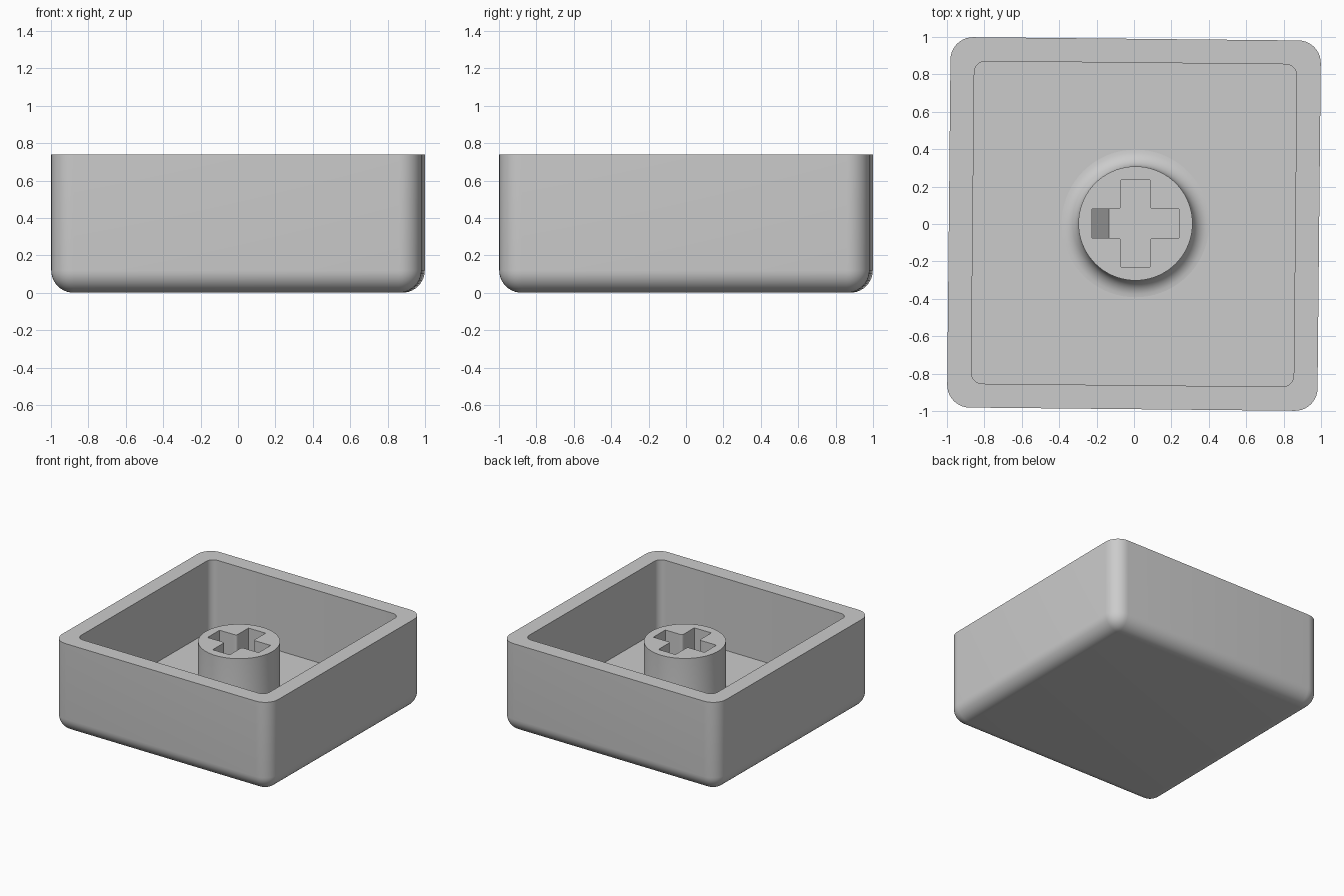
import bpy, bmesh, math
from mathutils import Matrix, Vector

if "Cube" in bpy.data.objects:
    bpy.data.objects.remove(bpy.data.objects["Cube"])

TURN = math.radians(-0.57)      # slight twist of the whole cap
HEIGHT, FLOOR, STEM_TOP = 0.74, 0.15, 0.62
STEM_X, STEM_Y = 0.008, 0.003

grey = bpy.data.materials.new("grey plastic")
grey.diffuse_color = (0.6, 0.6, 0.6, 1)
grey.use_nodes = True
grey.node_tree.nodes["Principled BSDF"].inputs["Base Color"].default_value = grey.diffuse_color


def make(name, bm):
    bmesh.ops.recalc_face_normals(bm, faces=bm.faces)
    mesh = bpy.data.meshes.new(name)
    bm.to_mesh(mesh)
    bm.free()
    mesh.materials.append(grey)
    obj = bpy.data.objects.new(name, mesh)
    bpy.context.collection.objects.link(obj)
    return obj


def rounded_box(name, half, z0, z1, radius, round_bottom, segments):
    """Box with rounded upright edges and, if asked, rounded bottom edges."""
    bm = bmesh.new()
    bmesh.ops.create_cube(bm, size=1)
    for v in bm.verts:
        v.co = Vector((v.co.x * 2 * half, v.co.y * 2 * half, z1 if v.co.z > 0 else z0))
    edges = []
    for e in bm.edges:
        a, b = (v.co.z for v in e.verts)
        if abs(a - b) > 0.01 or (round_bottom and max(a, b) < z0 + 0.01):
            edges.append(e)
    bmesh.ops.bevel(bm, geom=edges, offset=radius, segments=segments,
                    profile=0.5, affect='EDGES')
    bm.transform(Matrix.Rotation(TURN, 4, 'Z'))
    return make(name, bm)


def prism(name, points, direction):
    """Extrude a closed outline along a direction."""
    bm = bmesh.new()
    face = bm.faces.new([bm.verts.new(p) for p in points])
    top = bmesh.ops.extrude_face_region(bm, geom=[face])["geom"]
    bmesh.ops.translate(bm, vec=direction,
                        verts=[g for g in top if isinstance(g, bmesh.types.BMVert)])
    return bm


def activate(obj):
    bpy.ops.object.select_all(action='DESELECT')
    obj.select_set(True)
    bpy.context.view_layer.objects.active = obj


def cut(obj, cutter):
    cutter.hide_render = True
    mod = obj.modifiers.new("cut", 'BOOLEAN')
    mod.operation, mod.solver, mod.object = 'DIFFERENCE', 'EXACT', cutter
    activate(obj)
    bpy.ops.object.modifier_apply(modifier=mod.name)
    bpy.data.objects.remove(cutter)
    bpy.ops.object.shade_smooth_by_angle(angle=math.radians(30))


# Open shell with rounded outside and a square-edged cavity
shell = rounded_box("shell", 0.99, 0, HEIGHT, 0.12, True, 10)
cut(shell, rounded_box("cavity_cutter", 0.862, FLOOR, HEIGHT + 0.2, 0.06, False, 8))

# Round stem, flaring into the floor
R, FILLET = 0.305, 0.09
profile = [(0, FLOOR - 0.03), (R + FILLET, FLOOR - 0.03)]
for i in range(9):
    t = math.pi / 2 * i / 8
    profile.append((R + FILLET * (1 - math.sin(t)), FLOOR + FILLET * (1 - math.cos(t))))
profile += [(R, STEM_TOP), (0, STEM_TOP)]
bm = bmesh.new()
verts = [bm.verts.new((r, 0, z)) for r, z in profile]
edges = [bm.edges.new(pair) for pair in zip(verts, verts[1:])]
bmesh.ops.spin(bm, geom=verts + edges, axis=(0, 0, 1), cent=(0, 0, 0),
               angle=math.tau, steps=72)
bmesh.ops.remove_doubles(bm, verts=bm.verts, dist=1e-5)
bm.transform(Matrix.Translation((STEM_X, STEM_Y, 0)))
stem = make("stem", bm)

# Cross-shaped slot down to the floor, with softened inner corners
ARM, WIDE = 0.2325, 0.0775
outline = []
for q in range(4):
    turn = Matrix.Rotation(q * math.pi / 2, 3, 'Z')
    for p in ((ARM, -WIDE), (ARM, WIDE), (WIDE, WIDE)):
        outline.append(turn @ Vector((p[0], p[1], 0.05)))
bm = prism("slot", outline, (0, 0, 1))
inner = [e for e in bm.edges
         if all(abs(v.co.x) < 0.1 and abs(v.co.y) < 0.1 for v in e.verts)
         and abs(e.verts[0].co.z - e.verts[1].co.z) > 0.5]
bmesh.ops.bevel(bm, geom=inner, offset=0.015, segments=3, profile=0.5, affect='EDGES')
bm.transform(Matrix.Translation((STEM_X, STEM_Y, 0)))
cut(stem, make("slot_cutter", bm))

# Small sloped wedge at the end of one slot arm
x0, y0 = STEM_X - ARM, STEM_Y - WIDE
make("slot_wedge", prism("wedge", [(x0, y0, FLOOR), (x0 + 0.09, y0, FLOOR),
                                   (x0, y0, FLOOR + 0.09)], (0, 2 * WIDE, 0)))
